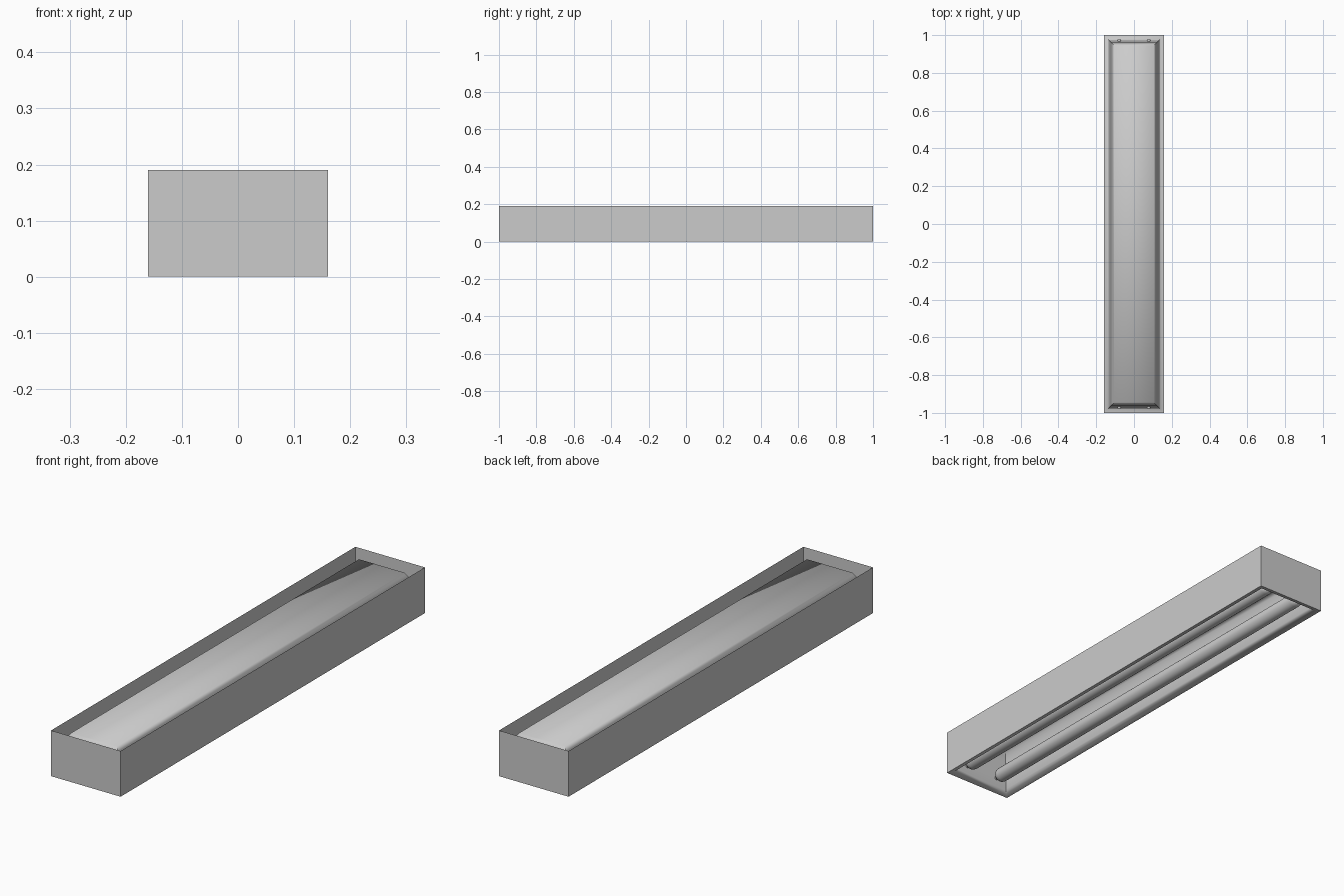
import bpy, bmesh, math

if "Cube" in bpy.data.objects:
    bpy.data.objects.remove(bpy.data.objects["Cube"])

HX, HY, H = 0.16, 1.0, 0.19


def loft(name, rings, cap=False, smooth=None):
    """Stack rectangles given as (inset, z) and bridge them."""
    bm = bmesh.new()
    loops = []
    for inset, z in rings:
        x, y = HX - inset, HY - inset
        loops.append([bm.verts.new((sx * x, sy * y, z))
                      for sx, sy in ((-1, -1), (1, -1), (1, 1), (-1, 1))])
    for a, b in zip(loops, loops[1:]):
        for i in range(4):
            j = (i + 1) % 4
            bm.faces.new((a[i], a[j], b[j], b[i]))
    if cap:
        bm.faces.new(loops[-1])
    return finish(name, bm, smooth)


def lathe_y(name, profile, cx, cz, segs=24):
    """Revolve (radius, y) points around an axis parallel to y."""
    bm = bmesh.new()
    loops = []
    for r, y in profile:
        loops.append([bm.verts.new((cx + r * math.cos(2 * math.pi * i / segs), y,
                                    cz + r * math.sin(2 * math.pi * i / segs)))
                      for i in range(segs)])
    for a, b in zip(loops, loops[1:]):
        for i in range(segs):
            j = (i + 1) % segs
            bm.faces.new((a[i], a[j], b[j], b[i]))
    bm.faces.new(loops[0])
    bm.faces.new(loops[-1])
    bmesh.ops.recalc_face_normals(bm, faces=bm.faces)
    return finish(name, bm, 40)


def finish(name, bm, smooth):
    me = bpy.data.meshes.new(name)
    bm.to_mesh(me)
    bm.free()
    ob = bpy.data.objects.new(name, me)
    bpy.context.collection.objects.link(ob)
    if smooth:
        bpy.ops.object.select_all(action='DESELECT')
        ob.select_set(True)
        bpy.context.view_layer.objects.active = ob
        bpy.ops.object.shade_smooth_by_angle(angle=math.radians(smooth))
    return ob


# Housing: thin open box walls
loft("housing", [(0, 0), (0, H)])

# Reflector tray: rim at the bottom, steep curved sides, flat top
loft("reflector", [(0, 0), (0.02, 0.004), (0.027, 0.02), (0.032, 0.05), (0.036, 0.09),
                   (0.04, 0.13), (0.045, 0.158), (0.055, 0.174)], cap=True, smooth=62)

# Two lamp tubes with rounded ends and end pins
half = [(0.009, 0.976), (0.009, 0.955), (0.02, 0.953), (0.027, 0.945), (0.03, 0.93)]
profile = half + [(r, -y) for r, y in reversed(half)]
for side, x in (("left", -0.078), ("right", 0.078)):
    lathe_y("tube_" + side, profile, x, 0.05)
